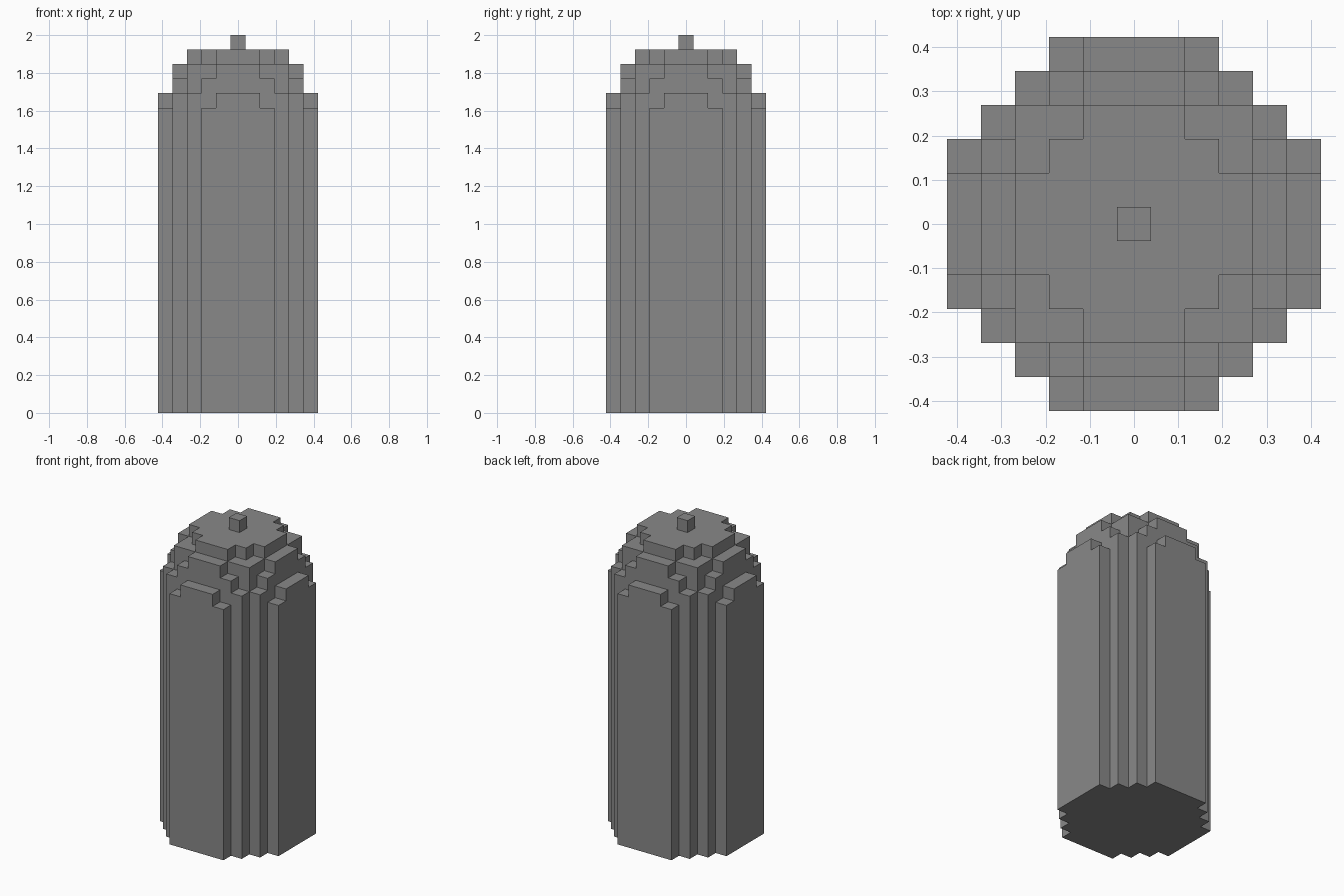
import bpy, bmesh

if "Cube" in bpy.data.objects:
    bpy.data.objects.remove(bpy.data.objects["Cube"], do_unlink=True)

U = 2 / 26  # edge length of one block

# Single grey material
grey = bpy.data.materials.new("mid grey")
grey.use_nodes = True
COLOUR = (0.25, 0.25, 0.25, 1)
grey.diffuse_color = COLOUR
grey.node_tree.nodes["Principled BSDF"].inputs["Base Color"].default_value = COLOUR

# Column heights in blocks over one quarter of the plan, centre outwards
QUARTER = [
    [25, 25, 25, 25, 24, 22],
    [25, 25, 25, 25, 24, 22],
    [25, 25, 25, 24, 23, 21],
    [25, 25, 24, 24, 22, 0],
    [24, 24, 23, 22, 0, 0],
    [22, 22, 21, 0, 0, 0],
]
LEVELS = [0, 21, 22, 23, 24, 25]


def filled(cell):
    """True when the cell (column, row, layer) is inside the stepped body."""
    i, j, k = cell
    if max(abs(i), abs(j)) > 5 or not 0 <= k < len(LEVELS) - 1:
        return False
    return QUARTER[abs(j)][abs(i)] >= LEVELS[k + 1]


def finish(name, bm):
    bmesh.ops.recalc_face_normals(bm, faces=bm.faces)
    mesh = bpy.data.meshes.new(name)
    bm.to_mesh(mesh)
    bm.free()
    mesh.materials.append(grey)
    obj = bpy.data.objects.new(name, mesh)
    bpy.context.collection.objects.link(obj)


# Stepped body: keep only the exposed faces of the filled cells
bm = bmesh.new()
corners = {}


def corner(i, j, k):
    if (i, j, k) not in corners:
        corners[i, j, k] = bm.verts.new(((i - 0.5) * U, (j - 0.5) * U, LEVELS[k] * U))
    return corners[i, j, k]


for i in range(-5, 6):
    for j in range(-5, 6):
        for k in range(len(LEVELS) - 1):
            cell = (i, j, k)
            if not filled(cell):
                continue
            for axis in range(3):
                a, b = (axis + 1) % 3, (axis + 2) % 3
                for side in (0, 1):
                    beside = list(cell)
                    beside[axis] += 2 * side - 1
                    if filled(beside):
                        continue
                    loop = []
                    for da, db in ((0, 0), (1, 0), (1, 1), (0, 1)):
                        p = list(cell)
                        p[axis] += side
                        p[a] += da
                        p[b] += db
                        loop.append(corner(*p))
                    bm.faces.new(loop if side else loop[::-1])

# Merge flat neighbouring faces into clean panels
bmesh.ops.dissolve_limit(bm, angle_limit=0.01, verts=bm.verts, edges=bm.edges)
finish("stepped_body", bm)

# Small block on top
bm = bmesh.new()
bmesh.ops.create_cube(bm, size=U)
bmesh.ops.translate(bm, verts=bm.verts, vec=(0, 0, 25.5 * U))
finish("top_knob", bm)
